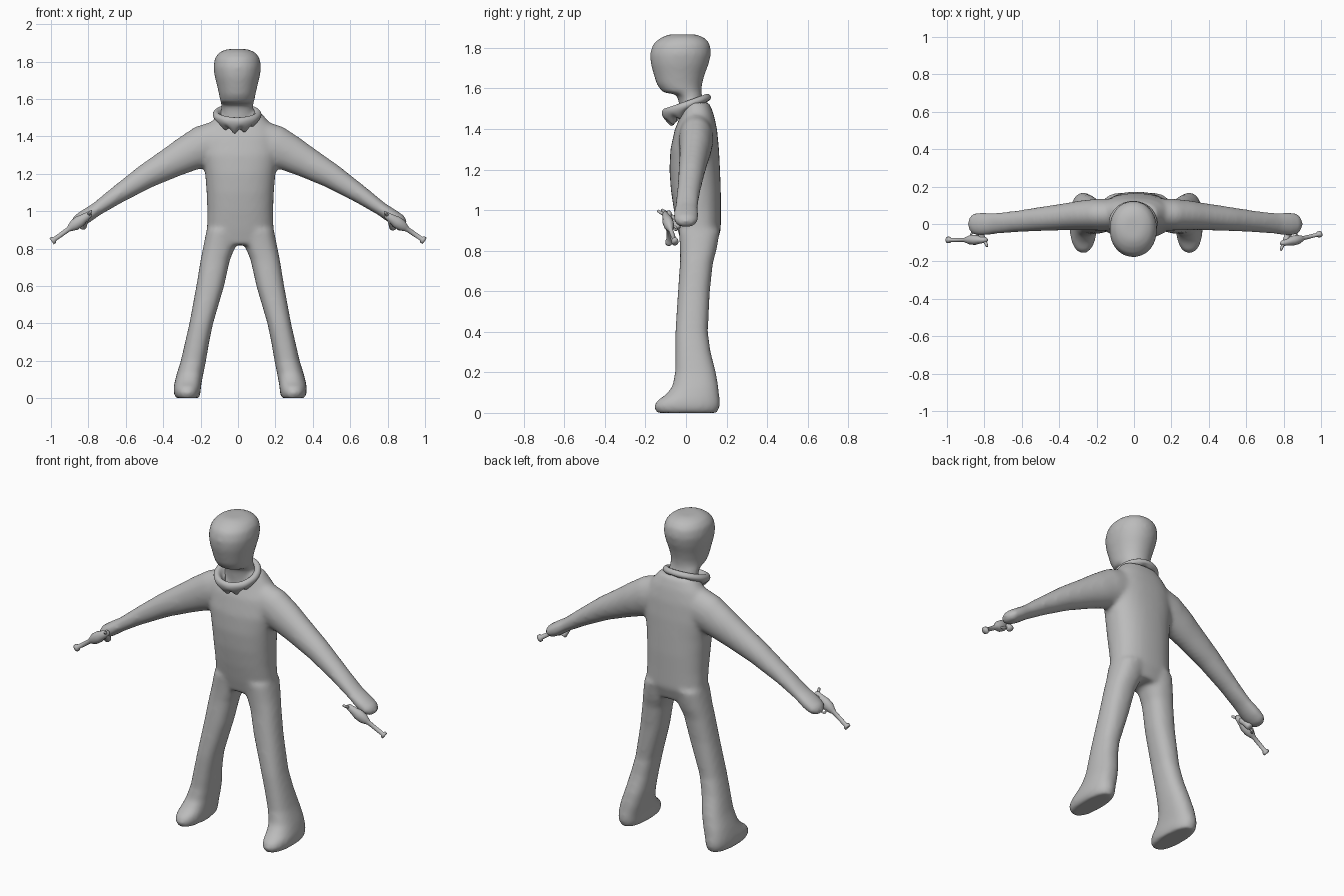
import bpy, math
from mathutils import Vector

if "Cube" in bpy.data.objects:
    bpy.data.objects.remove(bpy.data.objects["Cube"])

grey = bpy.data.materials.new("plain grey")
grey.diffuse_color = (0.5, 0.5, 0.5, 1)
grey.use_nodes = True
grey.node_tree.nodes["Principled BSDF"].inputs["Base Color"].default_value = grey.diffuse_color
CX = 0.012  # body midline


def loft(rings, closed=False):
    """Skin equal-length point rings into (verts, faces)."""
    n, m = len(rings[0]), len(rings)
    verts = [tuple(p) for r in rings for p in r]
    faces = []
    for i in range(m if closed else m - 1):
        a, b = i * n, ((i + 1) % m) * n
        for j in range(n):
            k = (j + 1) % n
            faces.append((a + j, a + k, b + k, b + j))
    if not closed:
        faces += [tuple(range(n))[::-1], tuple(range((m - 1) * n, m * n))]
    return verts, faces


def make(name, parts):
    verts, faces = [], []
    for v, f in parts:
        o = len(verts)
        verts += v
        faces += [tuple(i + o for i in q) for q in f]
    me = bpy.data.meshes.new(name)
    me.from_pydata(verts, [], faces)
    me.materials.append(grey)
    for p in me.polygons:
        p.use_smooth = True
    ob = bpy.data.objects.new(name, me)
    bpy.context.collection.objects.link(ob)
    return ob


def sgnpow(v, e):
    return math.copysign(abs(v) ** e, v)


def level(z, cx, hw, y0, y1, e=1.0, n=32):
    """Horizontal oval ring spanning y0..y1 with half width hw."""
    cy, hy = (y0 + y1) / 2, (y1 - y0) / 2
    return [(cx + hw * sgnpow(math.cos(t), e), cy + hy * sgnpow(math.sin(t), e), z)
            for t in (2 * math.pi * i / n for i in range(n))]


def tube(path, n=24):
    """Tube along (x, y, z, thickness, depth in y)."""
    pts = [Vector(p[:3]) for p in path]
    rings = []
    for i, p in enumerate(path):
        d = (pts[min(i + 1, len(pts) - 1)] - pts[max(i - 1, 0)]).normalized()
        u = d.cross(Vector((0, 1, 0))).normalized()
        w = u.cross(d)
        rings.append([pts[i] + u * p[3] * math.cos(t) + w * p[4] * math.sin(t)
                      for t in (2 * math.pi * k / n for k in range(n))])
    return loft(rings)


# torso: z, half width, front y, back y
torso = [(.82, .16, -.02, .145), (.9, .178, -.04, .172), (1.0, .176, -.06, .172),
         (1.1, .18, -.075, .172), (1.2, .188, -.082, .168), (1.3, .205, -.077, .163),
         (1.4, .2, -.055, .153), (1.47, .16, -.025, .138), (1.53, .11, -.01, .115)]
# head and neck
head = [(1.45, .08, -.03, .1), (1.53, .084, -.035, .085), (1.57, .088, -.045, .078),
        (1.58, .09, -.115, .076), (1.62, .097, -.145, .079), (1.67, .108, -.16, .093),
        (1.72, .121, -.174, .112), (1.77, .128, -.178, .124), (1.82, .12, -.163, .119),
        (1.85, .095, -.125, .092), (1.867, .055, -.085, .05)]
# leg with foot: z, inner x, outer x, front y, back y
leg = [(0, .22, .345, -.145, .155), (.03, .212, .357, -.16, .167), (.06, .21, .356, -.145, .168),
       (.09, .205, .35, -.1, .164), (.13, .197, .34, -.068, .16), (.2, .183, .318, -.054, .148),
       (.3, .166, .295, -.053, .122), (.4, .145, .272, -.053, .108), (.6, .086, .235, -.04, .118),
       (.74, .055, .212, -.03, .133), (.8, .03, .2, -.03, .15), (.9, .01, .18, -.035, .168)]
# arm with closed hand
arm = [(.08, .05, 1.375, .12, .085), (.2, .05, 1.345, .112, .085), (.28, .047, 1.305, .098, .08),
       (.36, .04, 1.262, .085, .073), (.5, .027, 1.185, .067, .065), (.65, .012, 1.088, .049, .057),
       (.76, .002, 1.012, .037, .058), (.82, 0, .972, .039, .064), (.865, 0, .945, .036, .057),
       (.888, 0, .93, .018, .03)]

parts = [loft([level(z, CX, w, a, b, .85) for z, w, a, b in torso]),
         loft([level(z, -.004, w, a, b, .95) for z, w, a, b in head])]
for s in (-1, 1):
    parts.append(loft([level(z, CX + s * (i + o) / 2, (o - i) / 2, a, b, .85) for z, i, o, a, b in leg]))
    parts.append(tube([(CX * .5 + s * x, y, z, r, q) for x, y, z, r, q in arm]))
body = make("body", parts)
rm = body.modifiers.new("fuse", "REMESH")
rm.mode = 'VOXEL'
rm.voxel_size = .011
rm.use_smooth_shade = True
sm = body.modifiers.new("soften", "SMOOTH")
sm.factor, sm.iterations = .5, 14

# loose scarf, tilted down at the front with a ragged hem
rings = []
N = 72
for i in range(N):
    t = 2 * math.pi * i / N
    c = math.cos(t)  # 1 at the front
    fold = math.sin(9 * t) * (.6 + .4 * c)
    top = 1.536 - .036 * c
    hem = 1.475 - .055 * c + .012 * fold
    low = .092 - .012 * c
    prof = [(.078, top - .035), (.09, top - .008), (.108, top + .006), (.124, top - .004),
            (.13, top - .02), (.121 + .004 * fold, (top + hem) / 2 - .008),
            (low + .014 + .006 * fold, hem + .012), (low, hem), (low - .03, hem + .02)]
    rings.append([(-.005 + 1.02 * r * math.sin(t), .002 - r * c * .95, z) for r, z in prof])
scarf = make("scarf", [loft(rings, True)])
sub = scarf.modifiers.new("round", "SUBSURF")
sub.levels = sub.render_levels = 1

# pistols: rounded frame, thin barrel with flared muzzle, grip and trigger guard
gun_profile = [(0, .008), (.01, .017), (.05, .024), (.075, .031), (.11, .03), (.135, .02),
               (.15, .013), (.24, .012), (.247, .02), (.26, .02)]
for side, rear, tip in (("left", (-.785, -.085, .99), (-.992, -.085, .842)),
                        ("right", (.785, -.105, .985), (.99, -.055, .846))):
    a, b = Vector(rear), Vector(tip)
    d = (b - a).normalized()
    s = math.copysign(1, a.x)
    make(side + "_pistol", [tube([(*(a + d * l), r, r * .85) for l, r in gun_profile], 16)])
    g = a + d * .03
    make(side + "_pistol_grip", [tube([(*(g + Vector(o)), r, r) for o, r in
         (((0, 0, 0), .017), ((s * .008, .03, -.025), .016), ((s * .02, .055, -.055), .02),
          ((s * .022, .06, -.062), .016))], 12)])
    # hammer at the rear
    make(side + "_pistol_hammer", [tube([(*(a + d * .02), .01, .01),
         (*(a + d * .005 + Vector((0, -.025, .008))), .008, .008),
         (*(a + Vector((0, -.035, .012))), .006, .006)], 8)])
    # trigger guard loop
    e = Vector((0, .8, -.6))
    centre = a + d * .085 + e * .03
    loop = []
    for i in range(16):
        t = 2 * math.pi * i / 16
        out = d * math.cos(t) + e * math.sin(t)
        n = d.cross(e).normalized()
        loop.append([centre + out * (.022 + .005 * math.cos(k)) + n * .006 * math.sin(k)
                     for k in (2 * math.pi * j / 6 for j in range(6))])
    make(side + "_trigger_guard", [loft(loop, True)])
